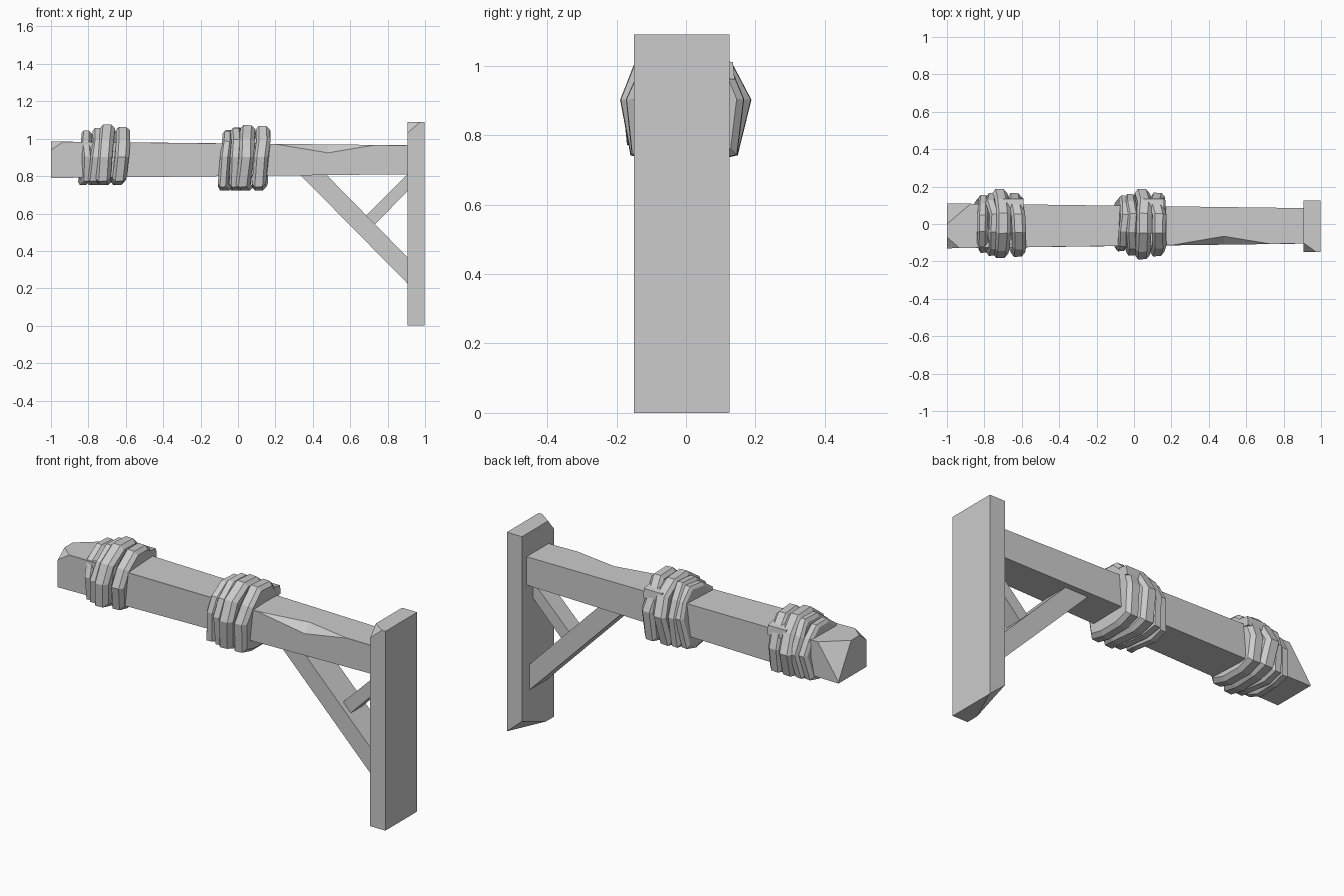
import bpy, bmesh, math, random
from mathutils import Vector

random.seed(4)
cube = bpy.data.objects.get("Cube")
if cube:
    bpy.data.objects.remove(cube, do_unlink=True)

GREY = (0.6, 0.6, 0.6, 1)
mat = bpy.data.materials.new("plain grey")
mat.use_nodes = True
mat.diffuse_color = GREY
bsdf = mat.node_tree.nodes["Principled BSDF"]
bsdf.inputs["Base Color"].default_value = GREY
bsdf.inputs["Roughness"].default_value = 0.9


def loft(bm, sections):
    """Closed solid through cross-sections with equal point counts."""
    rings = [[bm.verts.new(p) for p in s] for s in sections]
    n = len(rings[0])
    for a, b in zip(rings, rings[1:]):
        for i in range(n):
            j = (i + 1) % n
            bm.faces.new((a[i], a[j], b[j], b[i]))
    bm.faces.new(rings[0])
    bm.faces.new(rings[-1])


def chop(bm, a, b, c, inside):
    """Cut off the corner beyond the plane through a, b, c and close it."""
    a, b, c = Vector(a), Vector(b), Vector(c)
    normal = (b - a).cross(c - a).normalized()
    if normal.dot(Vector(inside) - a) > 0:
        normal.negate()
    bmesh.ops.bisect_plane(bm, geom=bm.verts[:] + bm.edges[:] + bm.faces[:],
                           plane_co=a, plane_no=normal, clear_outer=True)
    bmesh.ops.holes_fill(bm, edges=[e for e in bm.edges if e.is_boundary])


def finish(name, bm):
    bmesh.ops.remove_doubles(bm, verts=bm.verts, dist=0.0005)
    bmesh.ops.recalc_face_normals(bm, faces=bm.faces)
    mesh = bpy.data.meshes.new(name)
    bm.to_mesh(mesh)
    bm.free()
    mesh.materials.append(mat)
    bpy.context.collection.objects.link(bpy.data.objects.new(name, mesh))


def prism(outline, y0, y1):
    """Extrude an x-z outline along y."""
    bm = bmesh.new()
    loft(bm, [[(x, y, z) for x, z in outline] for y in (y0, y1)])
    return bm


# Wall post with two broken corners
L, R = 0.905, 0.997
bm = prism([(L, 0), (R, 0), (R, 1.09), (L, 1.09)], -0.15, 0.125)
mid = (0.95, 0, 0.5)
chop(bm, (L, -0.15, 1.03), (0.975, -0.15, 1.09), (L, -0.10, 1.09), mid)
chop(bm, (R, 0.124, 0.001), (L, 0.125, 0.08), (L, -0.08, 0), mid)
finish("wall_post", bm)


# Tapered beam with a worn notch along the front top edge
def beam_section(x, notch):
    t = (x + 1) / 1.905
    front, back = -0.13 + 0.025 * t, 0.11 - 0.025 * t
    low, top = 0.79 + 0.02 * t, 0.985 - 0.02 * t
    return [(x, front, low), (x, back, low), (x, back, top),
            (x, front + notch, top), (x, front, top - notch)]


bm = bmesh.new()
loft(bm, [beam_section(x, n) for x, n in
          [(-1, 0.001), (0.2, 0.001), (0.48, 0.045), (0.73, 0.001), (0.91, 0.001)]])
mid = (0, 0, 0.88)
chop(bm, (-1, 0.11, 0.8), (-1, 0, 0.985), (-0.87, 0.11, 0.985), mid)
chop(bm, (-1, -0.13, 0.94), (-0.93, -0.13, 0.985), (-1, -0.07, 0.985), mid)
finish("beam", bm)

# Diagonal braces
finish("long_brace", prism([(0.335, 0.805), (0.475, 0.805), (0.907, 0.365), (0.907, 0.225)],
                           -0.10, 0.06))
finish("short_brace", prism([(0.685, 0.59), (0.73, 0.54), (0.907, 0.72), (0.907, 0.81)],
                            -0.07, 0.03))

# Rope wraps: faceted strands side by side, each a bulging irregular hoop
HOOP = [(-0.05, 0.165), (0.06, 0.16), (0.14, 0.09), (0.185, -0.01), (0.155, -0.14),
        (0.06, -0.16), (-0.08, -0.16), (-0.165, -0.14), (-0.185, -0.01), (-0.145, 0.09)]
STRANDS = [(0.03, 0.055, 0.82), (0.08, 0.06, 0.90), (0.135, 0.08, 1.0), (0.21, 0.075, 0.93)]


def rope_wrap(name, x0, drop):
    bm = bmesh.new()
    for cx, width, size in STRANDS:
        wobble = [(random.uniform(0.96, 1.03), random.uniform(-0.012, 0.012)) for _ in HOOP]
        sections = []
        for f, s in [(-0.5, 0.88), (-0.3, 1.0), (0.25, 0.99), (0.5, 0.87)]:
            ring = []
            for (y, z), (k, dx) in zip(HOOP, wobble):
                r = size * s * k
                # Low points hang at nearly the same depth on every strand
                rz = s if z < -0.1 else r
                lean = 0.06 * z
                sag = drop if z < -0.1 else 0
                ring.append((x0 + cx + f * width + dx + lean, y * r, 0.912 + z * rz - sag))
            sections.append(ring)
        loft(bm, sections)
    # Loose rope end tucked in at the back
    loft(bm, [[(x0 + x, 0.10 + dy, 0.99 + dz) for dy, dz in
               [(-0.03, -0.02), (0.04, -0.03), (0.035, 0.02), (-0.02, 0.03)]]
              for x in (0.14, 0.25)])
    finish(name, bm)


rope_wrap("outer_rope_wrap", -0.84, 0.0)
rope_wrap("inner_rope_wrap", -0.09, 0.03)
